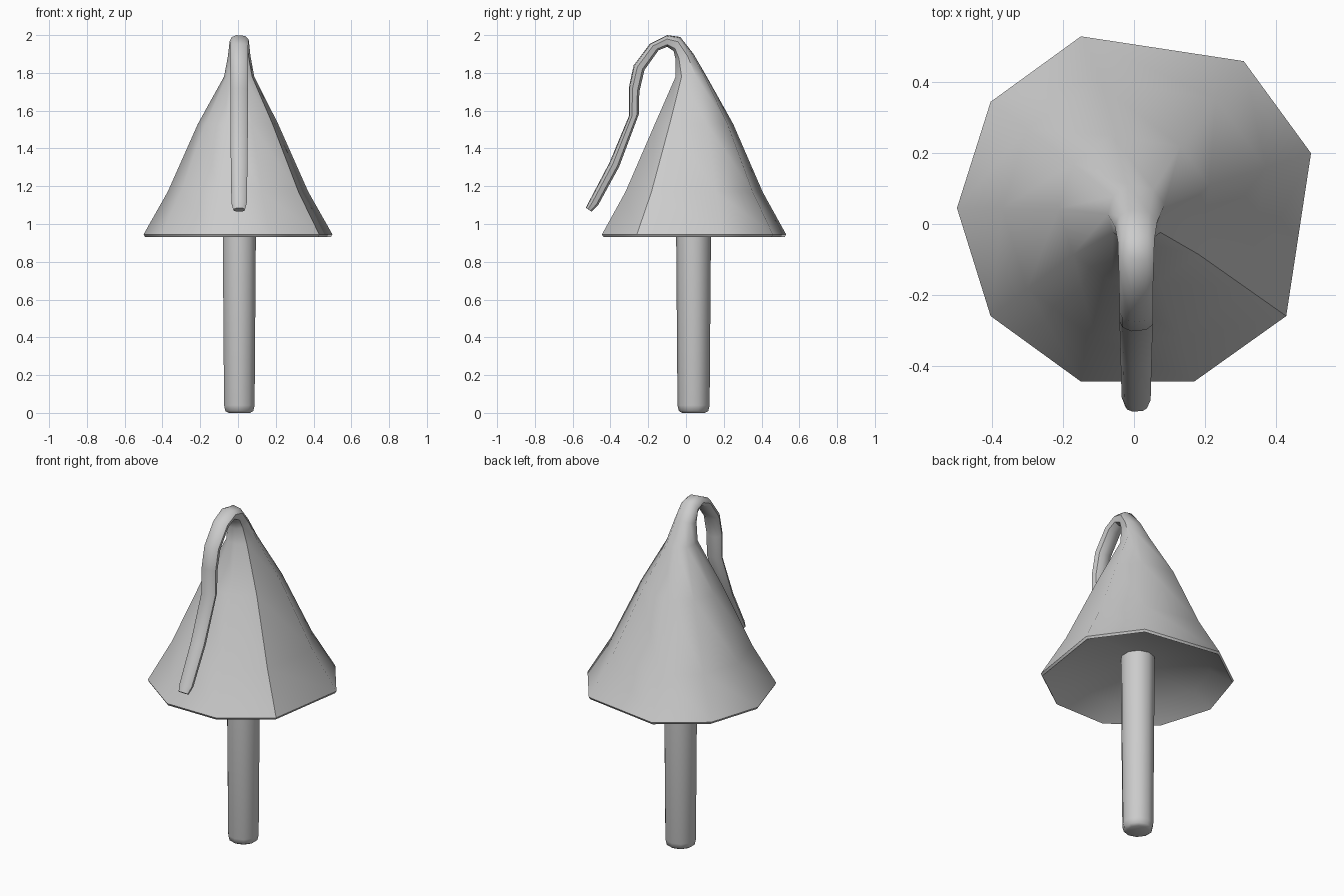
import bpy, bmesh, math
from mathutils import Vector

if "Cube" in bpy.data.objects:
    bpy.data.objects.remove(bpy.data.objects["Cube"])

# Uneven nine-sided outline shared by every ring of the cap and tail (top view)
OUTLINE = [(-0.15, 0.53), (0.31, 0.46), (0.50, 0.20), (0.43, -0.26), (0.17, -0.445),
           (-0.15, -0.445), (-0.405, -0.26), (-0.50, 0.045), (-0.405, 0.345)]
UNIT = [(x / 0.5, (y - 0.0425) / 0.4875) for x, y in OUTLINE]


def section(cx, half_width, outer, inner, shape):
    """Ring spanning two (y, z) points, with a given half width in x."""
    o, i = Vector((0, *outer)), Vector((0, *inner))
    mid, half = (o + i) / 2, (o - i) / 2
    return [mid + half * v + Vector((cx + half_width * u, 0, 0)) for u, v in shape]


def loft(name, rings, angle=40):
    bm = bmesh.new()
    loops = [[bm.verts.new(p) for p in ring] for ring in rings]
    n = len(loops[0])
    for a, b in zip(loops, loops[1:]):
        for k in range(n):
            bm.faces.new((a[k], a[(k + 1) % n], b[(k + 1) % n], b[k]))
    bm.faces.new(loops[0])
    bm.faces.new(loops[-1])
    bmesh.ops.recalc_face_normals(bm, faces=bm.faces)
    me = bpy.data.meshes.new(name)
    bm.to_mesh(me)
    bm.free()
    ob = bpy.data.objects.new(name, me)
    bpy.context.collection.objects.link(ob)
    bpy.ops.object.select_all(action='DESELECT')
    ob.select_set(True)
    bpy.context.view_layer.objects.active = ob
    bpy.ops.object.shade_smooth_by_angle(angle=math.radians(angle))
    return ob


def flat(scale, z, cy=0.0425):
    h = 0.4875 * scale
    return section(0, 0.5 * scale, (cy + h, z), (cy - h, z), UNIT)


# Cap: hollow underside, rim, then the cone
rings = [flat(0.2, 1.06), flat(0.76, 1.0), flat(0.985, 0.932), flat(1.0, 0.945),
         flat(0.745, 1.17), flat(0.425, 1.53)]

# Neck and drooping tail: outer (y, z), inner (y, z), half width
tail = [((0.11, 1.78), (-0.055, 1.78), 0.08),
        ((0.04, 1.90), (-0.055, 1.87), 0.06),
        ((-0.03, 1.99), (-0.065, 1.915), 0.052),
        ((-0.10, 2.00), (-0.10, 1.938), 0.05),
        ((-0.19, 1.955), (-0.145, 1.92), 0.048),
        ((-0.277, 1.84), (-0.22, 1.815), 0.047),
        ((-0.303, 1.72), (-0.247, 1.70), 0.047),
        ((-0.303, 1.57), (-0.25, 1.58), 0.047),
        ((-0.405, 1.325), (-0.353, 1.305), 0.044),
        ((-0.513, 1.12), (-0.465, 1.10), 0.041),
        ((-0.53, 1.085), (-0.50, 1.065), 0.031)]
rings += [section(0.006, w, o, i, UNIT) for o, i, w in tail]
loft("cap_with_tail", rings)

# Stem: ten-sided post with a rounded foot
DECAGON = [(math.cos(math.radians(18 + 36 * k)), math.sin(math.radians(18 + 36 * k)))
           for k in range(10)]
loft("stem", [section(0.007, r, (0.04 + r, z), (0.04 - r, z), DECAGON)
              for r, z in [(0.06, 0.0), (0.078, 0.01), (0.085, 0.04), (0.092, 0.93), (0.092, 1.08)]], 50)
